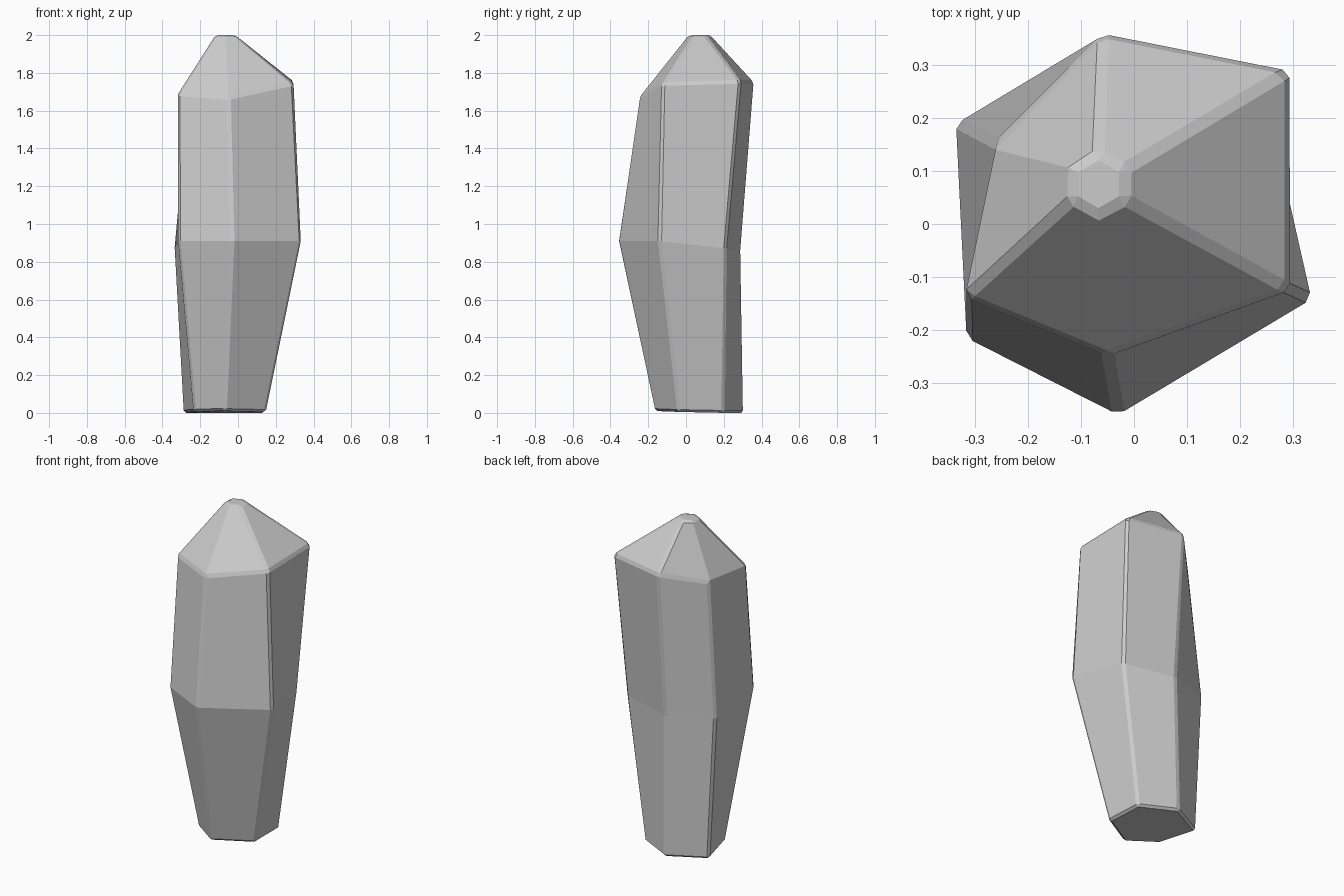
import bpy, bmesh, math

if "Cube" in bpy.data.objects:
    bpy.data.objects.remove(bpy.data.objects["Cube"])

# Six-sided rings from base to tip, each starting at the back and going round by the right
rings = [
    # base
    [(-.07, .307, 0), (.14, .20, 0), (.147, -.04, .005), (-.07, -.168, .01), (-.232, -.05, .008), (-.29, .19, 0)],
    # waist
    [(-.06, .29, .86), (.255, .212, .87), (.335, -.142, .91), (-.03, -.36, .91), (-.316, -.215, .91), (-.336, .192, .875)],
    # shoulder
    [(-.06, .36, 1.75), (.294, .29, 1.755), (.294, -.125, 1.745), (-.05, -.247, 1.67), (-.319, -.137, 1.69), (-.263, .153, 1.68)],
    # small flat tip
    [(-.067 + .06 * math.sin(i * math.pi / 3), .075 + .06 * math.cos(i * math.pi / 3), 2.0) for i in range(6)],
]

# Crystal body: skin neighbouring rings and cap both ends
bm = bmesh.new()
loops = [[bm.verts.new(p) for p in ring] for ring in rings]
for low, high in zip(loops, loops[1:]):
    for i in range(6):
        j = (i + 1) % 6
        bm.faces.new((low[i], low[j], high[j], high[i]))
bm.faces.new(loops[0])
bm.faces.new(loops[-1])
bmesh.ops.recalc_face_normals(bm, faces=bm.faces[:])
mesh = bpy.data.meshes.new("crystal")
bm.to_mesh(mesh)
bm.free()
crystal = bpy.data.objects.new("crystal", mesh)
bpy.context.collection.objects.link(crystal)

# Narrow chamfer on the sharper edges
bevel = crystal.modifiers.new("chamfer", 'BEVEL')
bevel.width = .013
bevel.segments = 1
bevel.limit_method = 'ANGLE'
bevel.angle_limit = math.radians(30)
